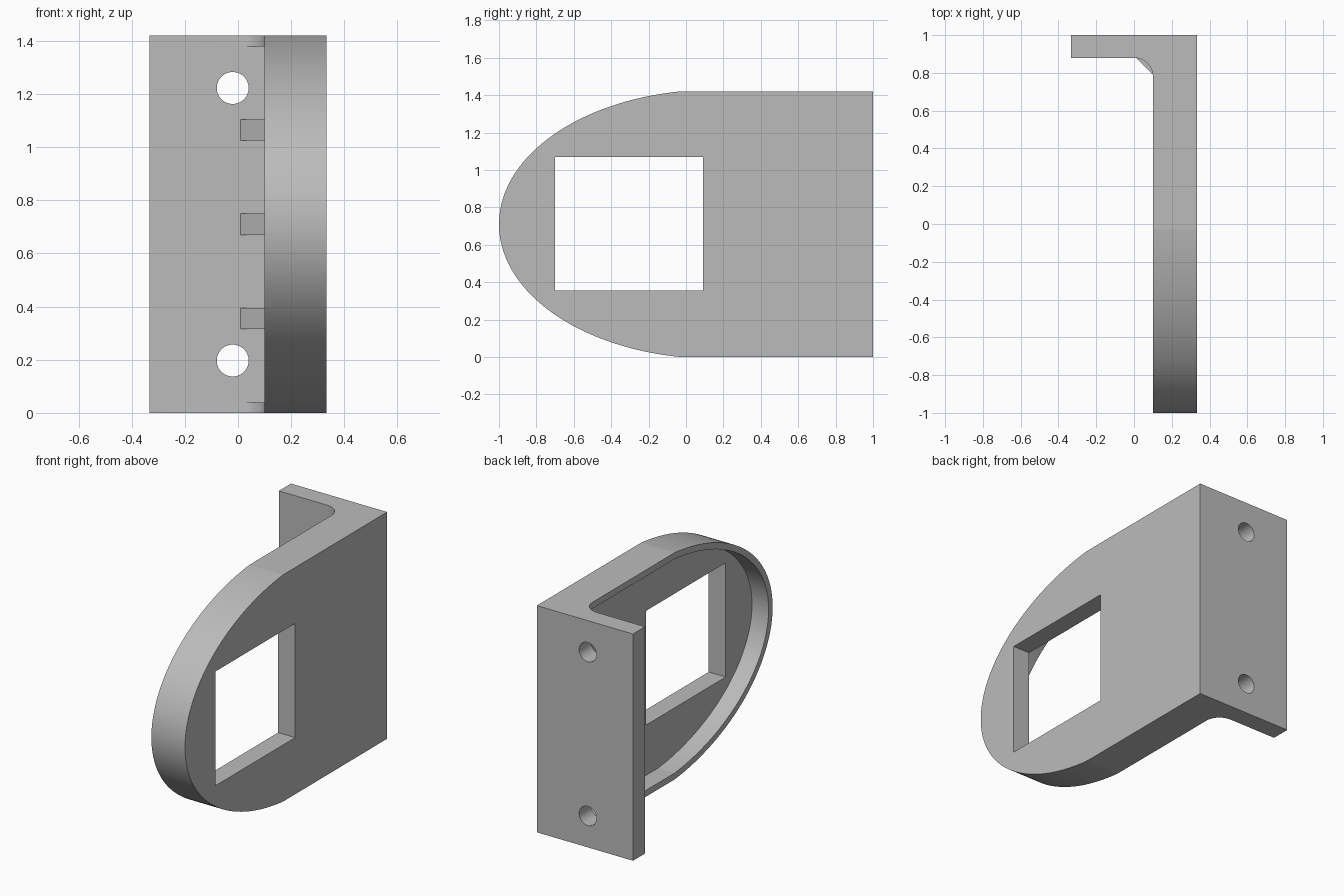
import bpy, bmesh
from math import sin, cos, asin, pi, sqrt, radians
from mathutils import Vector

cube = bpy.data.objects.get("Cube")
if cube:
    bpy.data.objects.remove(cube, do_unlink=True)

MID = 0.71            # half height, and height of the centre line
INNER, OUTER = 0.10, 0.333   # side plate in x
FLOOR = 0.215         # bottom of the recess in x
FLANGE = 0.88         # front face of the mounting flange in y
RIM = 0.04

grey = bpy.data.materials.new("plain grey")
grey.use_nodes = True
colour = (0.5, 0.5, 0.5, 1)
grey.diffuse_color = colour
grey.node_tree.nodes["Principled BSDF"].inputs["Base Color"].default_value = colour


def prism(name, points, axis, lo, hi):
    """Extrude a 2D outline along one axis; outline uses the other two in order."""
    def place(p, h):
        co = list(p)
        co.insert("xyz".index(axis), h)
        return Vector(co)
    bm = bmesh.new()
    face = bm.faces.new([bm.verts.new(place(p, lo)) for p in points])
    out = bmesh.ops.extrude_face_region(bm, geom=[face])
    verts = [v for v in out["geom"] if isinstance(v, bmesh.types.BMVert)]
    bmesh.ops.translate(bm, verts=verts, vec=place((0, 0), hi - lo))
    bmesh.ops.recalc_face_normals(bm, faces=bm.faces)
    mesh = bpy.data.meshes.new(name)
    bm.to_mesh(mesh)
    bm.free()
    mesh.materials.append(grey)
    ob = bpy.data.objects.new(name, mesh)
    bpy.context.collection.objects.link(ob)
    return ob


def combine(target, tool, operation):
    mod = target.modifiers.new("combine", "BOOLEAN")
    mod.operation, mod.solver, mod.object = operation, "EXACT", tool
    bpy.context.view_layer.objects.active = target
    bpy.ops.object.modifier_apply(modifier=mod.name)
    bpy.data.objects.remove(tool, do_unlink=True)


def rounded_end(inset, back):
    """Side outline in (y, z): straight edges closed by an elliptical nose."""
    centre, a = 0.15, 1.15 - inset
    half = MID - inset
    b = MID / sqrt(1 - (0.18 / 1.15) ** 2) - inset
    limit = asin(half / b)
    n = 96
    arc = [limit * (2 * i / n - 1) for i in range(n + 1)]
    nose = [(centre - a * cos(t), MID + b * sin(t)) for t in arc]
    return [(back, MID - half)] + nose + [(back, MID + half)]


def rect(x0, x1, y0, y1):
    return [(x0, y0), (x1, y0), (x1, y1), (x0, y1)]


# L-shaped body with a filleted inner corner
r = 0.1
fillet = [(INNER - r + r * cos(t), FLANGE - r + r * sin(t))
          for t in (pi / 2 * i / 24 for i in range(25))]
bracket = prism("bracket", [(OUTER, -1.1), (INNER, -1.1)] + fillet
                + [(-OUTER, FLANGE), (-OUTER, 1), (OUTER, 1)], "z", -0.1, 1.6)

# rounded side outline
combine(bracket, prism("side_outline", rounded_end(0, 1.2), "x", -1, 1), "INTERSECT")

# recess that leaves a thin rim
combine(bracket, prism("recess", rounded_end(RIM, FLANGE), "x", -0.005, FLOOR), "DIFFERENCE")

# square window
combine(bracket, prism("window", rect(-0.70, 0.09, 0.355, 1.07), "x", -0.6, 0.6), "DIFFERENCE")

# triangular gussets between flange and recess floor
corner = [(-0.01, 0.90), (0.235, 0.655), (0.235, 0.90)]
for k in (1, 2, 3):
    z = MID * k / 2
    combine(bracket, prism("gusset", corner, "z", z - RIM, z + RIM), "UNION")

# screw holes in the flange
for side in (-1, 1):
    ring = [(-0.02 + 0.06 * cos(2 * pi * i / 96),
             MID + side * 0.513 + 0.06 * sin(2 * pi * i / 96)) for i in range(96)]
    combine(bracket, prism("screw_hole", ring, "y", 0.8, 1.1), "DIFFERENCE")

bpy.ops.object.select_all(action="DESELECT")
bracket.select_set(True)
bpy.context.view_layer.objects.active = bracket
bpy.ops.object.shade_smooth_by_angle(angle=radians(5))
